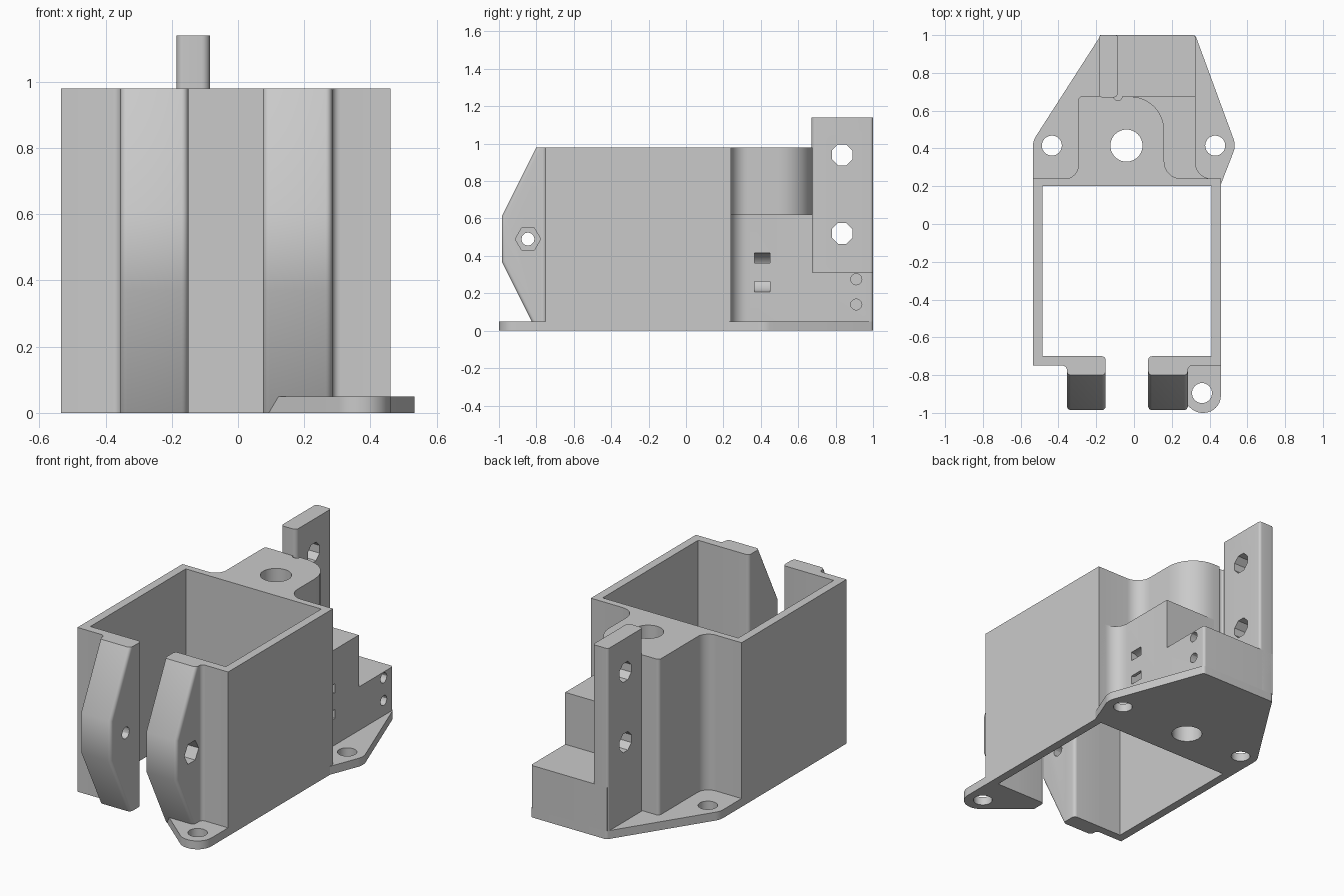
import bpy
import bmesh
import math
from mathutils import Vector

cube = bpy.data.objects.get("Cube")
if cube:
    bpy.data.objects.remove(cube, do_unlink=True)

grey = bpy.data.materials.new("plain_grey")
grey.use_nodes = True
grey.diffuse_color = (0.59, 0.59, 0.59, 1)
shader = next(n for n in grey.node_tree.nodes if n.type == 'BSDF_PRINCIPLED')
shader.inputs["Base Color"].default_value = grey.diffuse_color


def outline(corners, steps=8):
    """Turn (a, b) or (a, b, radius) corners into a filleted polygon."""
    result = []
    for i, corner in enumerate(corners):
        p = Vector(corner[:2])
        if len(corner) == 2:
            result.append(p)
            continue
        r = corner[2]
        u = (Vector(corners[i - 1][:2]) - p).normalized()
        v = (Vector(corners[(i + 1) % len(corners)][:2]) - p).normalized()
        half = u.angle(v) / 2
        centre = p + (u + v).normalized() * r / math.sin(half)
        start = p + u * r / math.tan(half) - centre
        end = p + v * r / math.tan(half) - centre
        sweep = math.pi - 2 * half
        for k in range(steps + 1):
            t = sweep * k / steps
            arm = start * math.sin(sweep - t) + end * math.sin(t)
            result.append(centre + arm / math.sin(sweep))
    return result


def circle(a, b, r, sides=32, turn=0.0):
    angles = [turn + math.tau * k / sides for k in range(sides)]
    return [(a + r * math.cos(t), b + r * math.sin(t)) for t in angles]


def prism(name, points, low, high, axis='z', bevel_rule=None, radius=0.02):
    """Extrude a flat outline along an axis, optionally rounding chosen edges."""
    place = {'z': lambda p, h: (p[0], p[1], h),
             'x': lambda p, h: (h, p[0], p[1]),
             'y': lambda p, h: (p[0], h, p[1])}[axis]
    bm = bmesh.new()
    rings = [[bm.verts.new(place(p, h)) for p in points] for h in (low, high)]
    for ring in rings:
        bm.faces.new(ring)
    for i in range(len(points)):
        j = (i + 1) % len(points)
        bm.faces.new((rings[0][i], rings[0][j], rings[1][j], rings[1][i]))
    if bevel_rule:
        chosen = [e for e in bm.edges if bevel_rule(e.verts[0].co, e.verts[1].co)]
        bmesh.ops.bevel(bm, geom=chosen, offset=radius, segments=5,
                        profile=0.5, affect='EDGES')
    bmesh.ops.recalc_face_normals(bm, faces=bm.faces)
    mesh = bpy.data.meshes.new(name)
    bm.to_mesh(mesh)
    bm.free()
    mesh.materials.append(grey)
    obj = bpy.data.objects.new(name, mesh)
    bpy.context.scene.collection.objects.link(obj)
    return obj


def activate(obj):
    bpy.ops.object.select_all(action='DESELECT')
    obj.select_set(True)
    bpy.context.view_layer.objects.active = obj


def cut(targets, points, low, high, axis='z'):
    cutter = prism("cutter", points, low, high, axis)
    cutter.hide_render = True
    for obj in targets:
        mod = obj.modifiers.new("cut", 'BOOLEAN')
        mod.operation, mod.solver, mod.object = 'DIFFERENCE', 'EXACT', cutter
        activate(obj)
        bpy.ops.object.modifier_apply(modifier=mod.name)
    bpy.data.objects.remove(cutter, do_unlink=True)


TOP, FLOOR = 0.98, 0.05

# Open box frame together with the tall rounded rear housing
frame = prism("box_frame", outline([
    (-0.33, -0.70), (-0.33, -0.775), (-0.355, -0.775), (-0.355, -0.75, 0.024),
    (-0.535, -0.75), (-0.535, 0.24), (-0.295, 0.24, 0.07), (-0.295, 0.675, 0.02),
    (0.16, 0.675, 0.18), (0.16, 0.24, 0.09), (0.46, 0.24), (0.46, -0.75),
    (0.285, -0.75, 0.024), (0.285, -0.775), (0.26, -0.775), (0.26, -0.70),
    (0.41, -0.70), (0.41, 0.20), (-0.485, 0.20), (-0.485, -0.70)]), 0, TOP)

# Stepped blocks beside and behind the housing
side_block = prism("side_block", outline([
    (0.10, 0.22), (0.455, 0.22), (0.455, 0.24), (0.325, 0.24, 0.085),
    (0.325, 0.675), (-0.02, 0.675), (-0.02, 0.60), (0.10, 0.60)]), FLOOR, 0.62)
rear_block = prism("rear_block", outline([
    (-0.18, 0.60), (0.325, 0.60), (0.325, 1.0, 0.015), (-0.18, 1.0)]), FLOOR, 0.31)

# Upright mounting plate
upright = prism("upright_plate", outline([
    (-0.185, 0.67, 0.02), (-0.085, 0.67, 0.025),
    (-0.085, 1.0, 0.015), (-0.185, 1.0, 0.015)]), FLOOR, 1.14)

# Thin base flange with two lugs, and the front foot
flange = prism("base_flange", outline([
    (-0.535, 0.21), (-0.535, 0.44, 0.1), (-0.175, 1.0, 0.02),
    (0.325, 1.0, 0.02), (0.54, 0.415, 0.1), (0.46, 0.21)]), 0, FLOOR)
foot = prism("front_foot", outline([
    (0.46, -0.72), (0.46, -1.0, 0.092), (0.33, -1.0, 0.092),
    (0.093, -0.80), (0.093, -0.72)]), 0, FLOOR)

# Clamp tabs either side of the front gap
tab_profile = [(-0.70, 0), (-0.80, 0), (-0.985, 0.37),
               (-0.985, 0.61), (-0.80, TOP), (-0.70, TOP)]


def make_tab(name, low, high, inner):
    def rounded(a, b):
        front = abs(a.x - b.x) < 0.001 and max(a.y, b.y) < -0.79
        back = all(abs(v.y + 0.70) < 0.001 and abs(v.x - inner) < 0.001
                   for v in (a, b))
        return front or back
    return prism(name, tab_profile, low, high, 'x', rounded)


left_tab = make_tab("clamp_tab_left", 0.075, 0.285, 0.075)
right_tab = make_tab("clamp_tab_right", -0.355, -0.15, -0.15)

# Clamp screw hole and nut pocket
cut([left_tab, right_tab], circle(-0.845, 0.49, 0.035, 12), -0.6, 0.6, 'x')
cut([left_tab], circle(-0.845, 0.49, 0.068, 6), 0.20, 0.4, 'x')

# Central bore and flange screw holes
cut([frame, flange], circle(-0.04, 0.415, 0.085, 40), -0.1, 1.2)
for x in (-0.435, 0.43):
    cut([flange], circle(x, 0.415, 0.053), -0.1, 0.2)
cut([foot], circle(0.36, -0.895, 0.053), -0.1, 0.2)

# Relief groove beside the upright plate
cut([frame], circle(-0.085, 0.675, 0.022, 16), 0.31, 1.1)

# Eight-sided holes through the upright, blind holes in the rear block
for z in (0.94, 0.52):
    cut([upright], circle(0.835, z, 0.06, 8, math.pi / 8), -0.3, 0.0, 'x')
for z in (0.275, 0.14):
    cut([rear_block], circle(0.91, z, 0.03, 12), 0.08, 0.4, 'x')

# Curved tie channel in the side block
angles = [math.radians(75 + 15 * k) for k in range(15)]
channel = [(0.325 + r * math.cos(t), 0.312 + r * math.sin(t))
           for r, run in ((0.104, angles), (0.05, angles[::-1])) for t in run]
cut([side_block], channel, 0.365, 0.45, 'y')

# Smooth the rounded surfaces while keeping corners crisp
for obj in (frame, side_block, rear_block, upright, flange, foot, left_tab, right_tab):
    activate(obj)
    bpy.ops.object.shade_smooth_by_angle(angle=math.radians(30))
